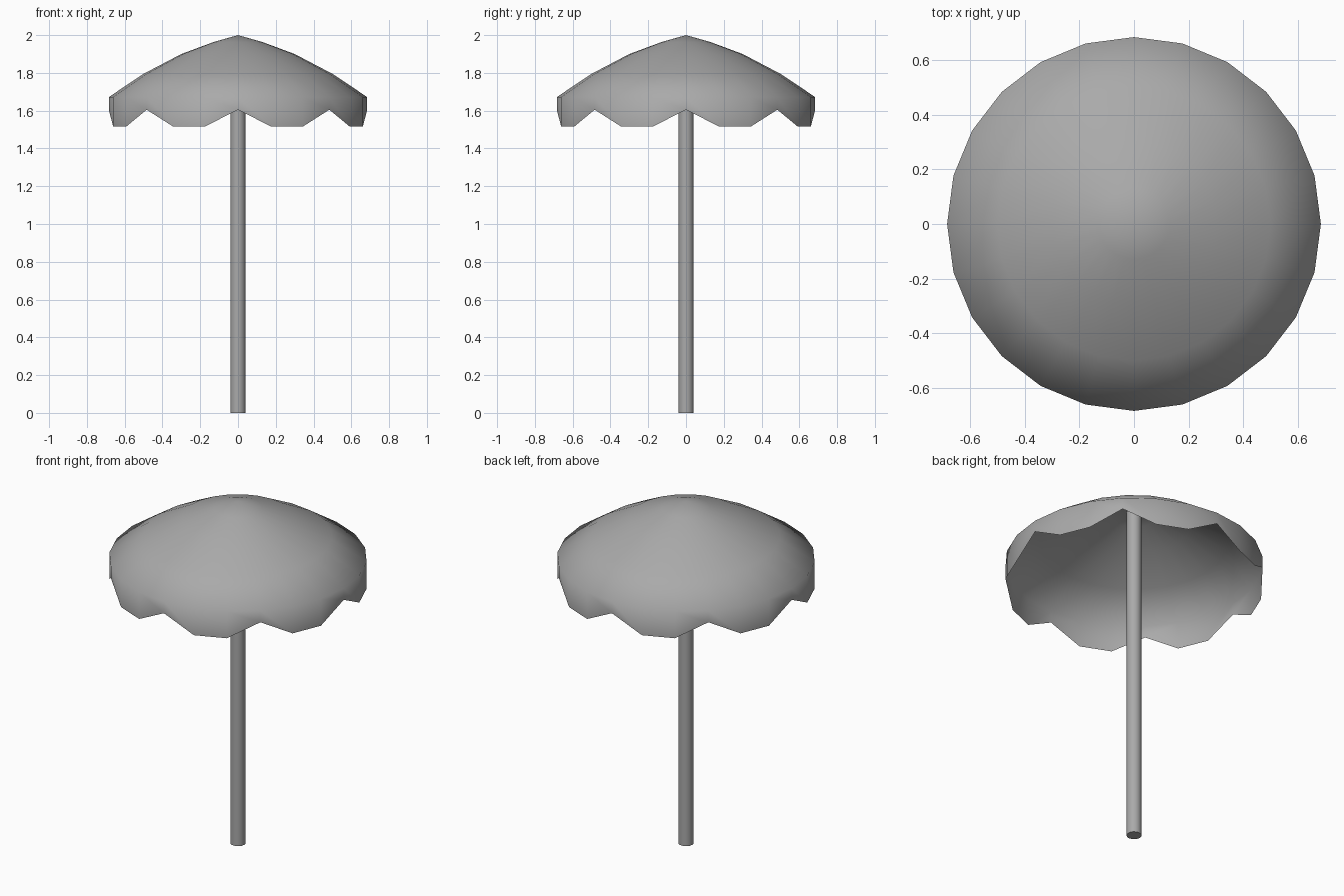
import bpy, bmesh
from math import cos, sin, tau

cube = bpy.data.objects.get("Cube")
if cube:
    bpy.data.objects.remove(cube)

grey = bpy.data.materials.new("plain_grey")
grey.use_nodes = True
colour = (0.4, 0.4, 0.4, 1)
grey.diffuse_color = colour
grey.node_tree.nodes["Principled BSDF"].inputs["Base Color"].default_value = colour

SIDES = 24
RIM = 0.684


def finish(bm, name):
    bmesh.ops.recalc_face_normals(bm, faces=bm.faces)
    mesh = bpy.data.meshes.new(name)
    bm.to_mesh(mesh)
    bm.free()
    mesh.materials.append(grey)
    obj = bpy.data.objects.new(name, mesh)
    bpy.context.collection.objects.link(obj)
    return obj


# Canopy: open sheet of rings, ending in a vertical scalloped skirt
bm = bmesh.new()


def ring(radius, height):
    return [bm.verts.new((radius * cos(tau * i / SIDES), radius * sin(tau * i / SIDES), height(i)))
            for i in range(SIDES)]


profile = [(0.13, 1.963), (0.30, 1.90), (0.50, 1.795), (RIM, 1.672)]
rings = [ring(r, lambda i, z=z: z) for r, z in profile]
rings.append(ring(RIM, lambda i: 1.605 if i % 3 == 0 else 1.515))
apex = bm.verts.new((0, 0, 2))
for i in range(SIDES):
    j = (i + 1) % SIDES
    bm.faces.new((apex, rings[0][i], rings[0][j]))
    for upper, lower in zip(rings, rings[1:]):
        bm.faces.new((upper[i], lower[i], lower[j], upper[j]))
for face in bm.faces:
    face.smooth = True
canopy = finish(bm, "canopy")
if canopy.data.polygons[0].normal.z < 0:
    canopy.data.flip_normals()

# Pole: straight capped cylinder reaching up under the apex
bpy.ops.mesh.primitive_cylinder_add(vertices=16, radius=0.04, depth=1.975, location=(0, 0, 0.9875))
pole = bpy.context.object
pole.name = "pole"
pole.data.materials.append(grey)
bpy.ops.object.shade_smooth_by_angle()
